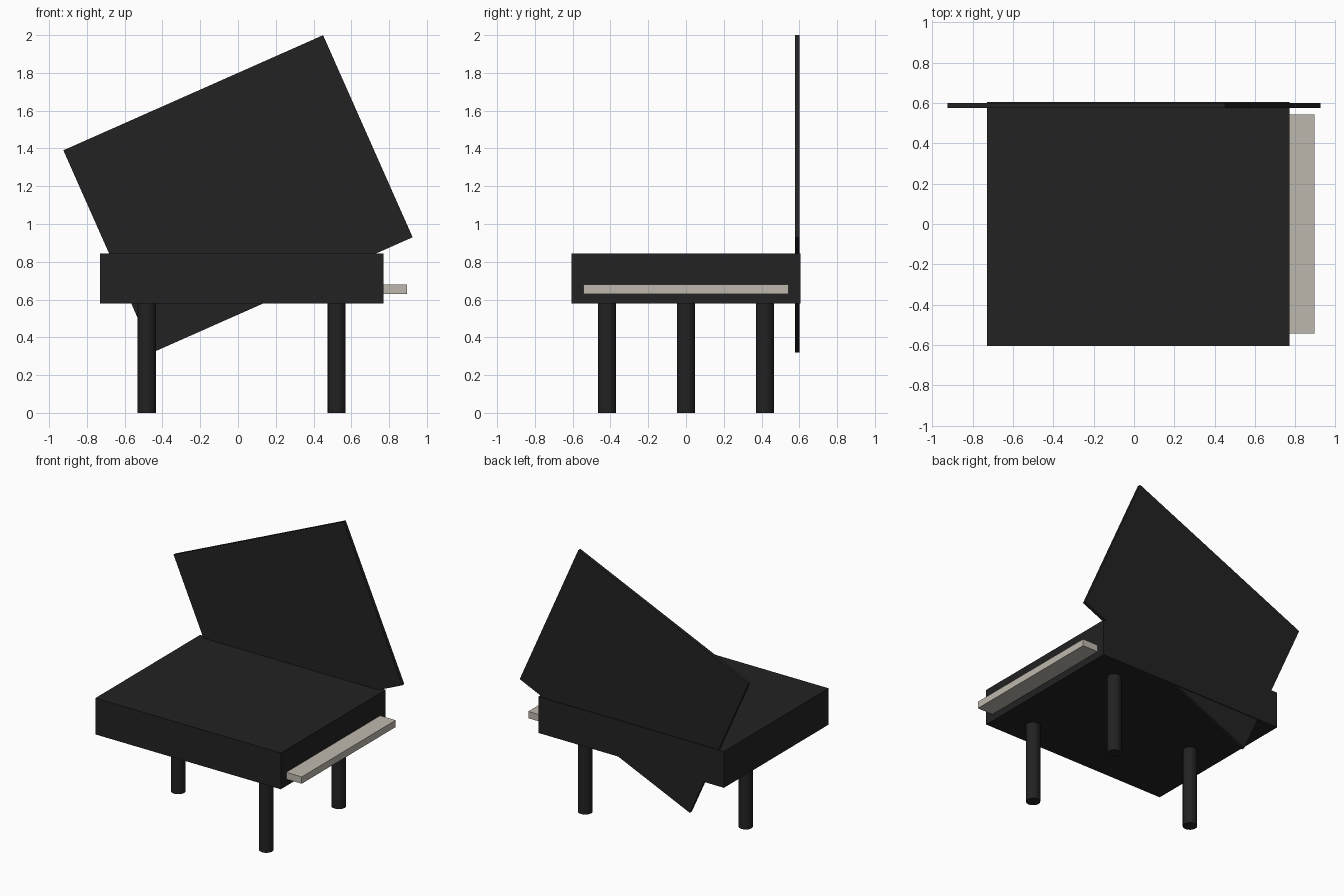
import bpy
from math import radians

if "Cube" in bpy.data.objects:
    bpy.data.objects.remove(bpy.data.objects["Cube"], do_unlink=True)


def material(name, colour):
    mat = bpy.data.materials.new(name)
    mat.use_nodes = True
    mat.diffuse_color = colour
    mat.node_tree.nodes["Principled BSDF"].inputs["Base Color"].default_value = colour
    return mat


def finish(name, mat):
    obj = bpy.context.object
    obj.name = obj.data.name = name
    obj.data.materials.append(mat)
    return obj


def box(name, centre, size, mat, tilt=0):
    bpy.ops.mesh.primitive_cube_add(size=1, location=centre, rotation=(0, radians(tilt), 0))
    obj = finish(name, mat)
    obj.scale = size
    return obj


def leg(name, x, y):
    bpy.ops.mesh.primitive_cylinder_add(
        vertices=16, radius=0.048, depth=LEG_HEIGHT, location=(x, y, LEG_HEIGHT / 2))
    return finish(name, black)


black = material("black lacquer", (0.016, 0.016, 0.016, 1))
ivory = material("ivory", (0.52, 0.485, 0.42, 1))
LEG_HEIGHT = 0.58

# Case and the raised lid, tilted in the plane of the rear side
box("case", (0.02, 0, 0.7125), (1.5, 1.21, 0.265), black)
box("lid", (0, 0.588, 1.16), (1.504, 0.024, 1.17), black, tilt=-23.9)

# Keyboard shelf projecting from the case end
box("keyboard", (0.825, 0, 0.655), (0.14, 1.085, 0.05), ivory)

# Three legs: a pair under the keyboard end, one under the tail
leg("front_leg", 0.522, -0.418)
leg("rear_leg", 0.522, 0.418)
leg("tail_leg", -0.483, 0)
